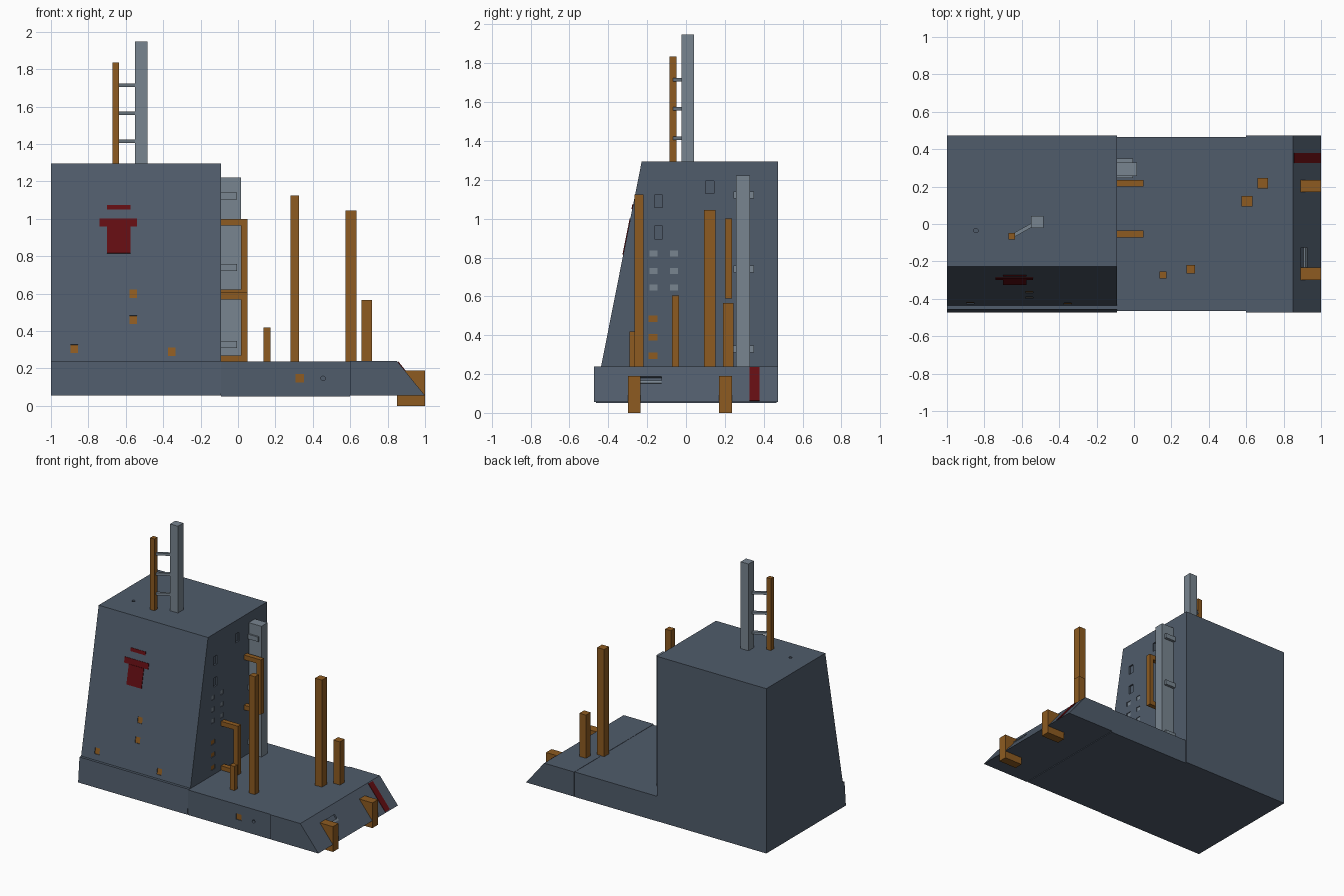
import bpy, bmesh, math
from mathutils import Matrix, Vector

cube = bpy.data.objects.get("Cube")
if cube:
    bpy.data.objects.remove(cube, do_unlink=True)


def material(name, rgb):
    m = bpy.data.materials.new(name)
    m.use_nodes = True
    m.diffuse_color = (*rgb, 1)
    m.node_tree.nodes["Principled BSDF"].inputs["Base Color"].default_value = (*rgb, 1)
    return m


SLATE = material("slate", (0.080, 0.107, 0.147))
GREY = material("light grey", (0.19, 0.235, 0.28))
BROWN = material("wood brown", (0.27, 0.105, 0.015))
RED = material("dark red", (0.125, 0.004, 0.006))


def finish(name, bm, mat):
    bmesh.ops.recalc_face_normals(bm, faces=bm.faces)
    mesh = bpy.data.meshes.new(name)
    bm.to_mesh(mesh)
    bm.free()
    mesh.materials.append(mat)
    ob = bpy.data.objects.new(name, mesh)
    bpy.context.collection.objects.link(ob)
    return ob


def block(name, centre, size, mat, rot=None):
    bm = bmesh.new()
    mtx = Matrix.Translation(centre) @ (rot or Matrix()) @ Matrix.Diagonal((*size, 1))
    bmesh.ops.create_cube(bm, size=1, matrix=mtx)
    return finish(name, bm, mat)


def span(name, x, y, z, mat):
    """Box given by its extent on each axis."""
    return block(name, [sum(a) / 2 for a in (x, y, z)], [a[1] - a[0] for a in (x, y, z)], mat)


def prism(name, profile, offset, mat):
    bm = bmesh.new()
    face = bm.faces.new([bm.verts.new(p) for p in profile])
    ext = bmesh.ops.extrude_face_region(bm, geom=[face])
    verts = [v for v in ext["geom"] if isinstance(v, bmesh.types.BMVert)]
    bmesh.ops.translate(bm, verts=verts, vec=offset)
    return finish(name, bm, mat)


def cut(body, cutter):
    mod = body.modifiers.new("recess", 'BOOLEAN')
    mod.solver = 'EXACT'
    mod.object = cutter
    bpy.context.view_layer.objects.active = body
    bpy.ops.object.modifier_apply(modifier=mod.name)
    bpy.data.objects.remove(cutter, do_unlink=True)


def recess(body, name, centre, size, axis, mat=None, rot=None, depth=0.012):
    """Shallow pocket in a wall, with an optional coloured plate on its floor."""
    rot = rot or Matrix()
    size = list(size)
    size[axis] = depth * 2
    cut(body, block(name + "_cutter", centre, size, SLATE, rot))
    if mat:
        inward = Vector((0, 0, 0))
        inward[axis] = depth * 0.8 * (1 if axis == 1 else -1)
        size[axis] = 0.009
        block(name, Vector(centre) + rot @ inward, size, mat, rot)


# Main hull: tower and rear base as one extruded profile
BOTTOM, DECK, ROOF, SIDE, WALL = 0.055, 0.24, 1.295, 0.473, -0.09
FOOT_Y, TOP_Y = -0.437, -0.228
tower = prism("tower", [(-1, y, z) for y, z in (
    (-SIDE, BOTTOM), (-0.457, DECK), (FOOT_Y, DECK), (TOP_Y, ROOF), (SIDE, ROOF), (SIDE, BOTTOM))],
    (1 + WALL, 0, 0), SLATE)
middle = span("middle_deck", (WALL, 0.6), (-0.464, 0.466), (0.05, 0.238), SLATE)
bow = prism("bow", [(x, -SIDE, z) for x, z in (
    (0.6, BOTTOM), (1, BOTTOM), (0.85, DECK), (0.6, DECK))], (0, 2 * SIDE, 0), SLATE)

# Pockets on the leaning tower front
lean = Matrix.Rotation(-math.atan2(TOP_Y - FOOT_Y, ROOF - DECK), 4, 'X')


def front(x, z):
    return Vector((x, FOOT_Y + (TOP_Y - FOOT_Y) * (z - DECK) / (ROOF - DECK), z))


for i, (x, z) in enumerate(((-0.56, 0.6), (-0.56, 0.46), (-0.875, 0.305), (-0.355, 0.29))):
    recess(tower, f"front_hatch_{i}", front(x, z), (0.04, 0, 0.045), 1, BROWN, lean)
recess(middle, "hull_hatch", (0.33, -0.464, 0.147), (0.045, 0, 0.045), 1, BROWN)

# Plain red panels on the tower front
for i, (x, z, w, h) in enumerate(((-0.638, 1.062, 0.125, 0.025), (-0.64, 0.98, 0.2, 0.042),
                                  (-0.638, 0.887, 0.125, 0.145))):
    block(f"red_panel_{i}", front(x, z), (w, 0.008, h), RED, lean)

# Windows and ports on the tower's deck-side wall
for i, (y, z) in enumerate(((-0.142, 1.09), (-0.142, 0.928), (0.122, 1.162))):
    recess(tower, f"window_{i}", (WALL, y, z), (0, 0.042, 0.066), 0)
for i, z in enumerate((0.82, 0.73, 0.645)):
    for y in (-0.168, -0.062):
        recess(tower, f"grey_port_{i}", (WALL, y, z), (0, 0.04, 0.032), 0, GREY)
for i, z in enumerate((0.485, 0.39, 0.295)):
    recess(tower, f"brown_port_{i}", (WALL, -0.17, z), (0, 0.048, 0.034), 0, BROWN)


# Small round holes in the roof and hull side
def hole(body, centre, rot):
    bm = bmesh.new()
    bmesh.ops.create_cone(bm, cap_ends=True, segments=12, radius1=0.012, radius2=0.012,
                          depth=0.04, matrix=Matrix.Translation(centre) @ rot)
    cut(body, finish("hole_cutter", bm, SLATE))


hole(tower, (-0.845, -0.035, ROOF), Matrix())
hole(middle, (0.455, -0.464, 0.147), Matrix.Rotation(math.pi / 2, 4, 'X'))

# Roof mast, pole and the rungs between them
span("roof_mast", (-0.55, -0.485), (-0.022, 0.042), (ROOF, 1.948), GREY)
span("roof_pole", (-0.672, -0.637), (-0.084, -0.048), (ROOF, 1.835), BROWN)
a, b = Vector((-0.654, -0.066, 0)), Vector((-0.518, 0.01, 0))
turn = Matrix.Rotation(math.atan2(b.y - a.y, b.x - a.x), 4, 'Z')
for i, z in enumerate((1.415, 1.565, 1.715)):
    block(f"mast_rung_{i}", (a + b) / 2 + Vector((0, 0, z)), ((b - a).length, 0.02, 0.018), GREY, turn)

# Grey pillar with brackets on the tower wall
span("wall_pillar", (WALL, 0.015), (0.257, 0.33), (DECK - 0.01, 1.222), GREY)
for i, z in enumerate((1.122, 0.74, 0.328)):
    span(f"pillar_bracket_{i}", (WALL, -0.005), (0.245, 0.35), (z - 0.018, z + 0.018), GREY)

# Brown rails standing off the tower wall
for name, y, z0, z1 in (("upper_rail", 0.218, 0.588, 1.0), ("lower_rail", -0.054, 0.235, 0.605)):
    ys = (y - 0.018, y + 0.018)
    span(name, (0.015, 0.05), ys, (z0, z1), BROWN)
    for tag, z in (("top", z1 - 0.035), ("bottom", z0)):
        span(f"{name}_{tag}", (WALL, 0.02), ys, (z, z + 0.035), BROWN)

# Deck posts of different heights
for i, (x, y, w, top) in enumerate(((0.155, -0.273, 0.038, 0.42), (0.303, -0.242, 0.047, 1.125),
                                    (0.605, 0.122, 0.058, 1.045), (0.688, 0.218, 0.055, 0.565))):
    span(f"deck_post_{i}", (x - w / 2, x + w / 2), (y - w / 2, y + w / 2), (0.23, top), BROWN)

# Bow: bumpers, red stripe and grab handle on the slope
for y in (-0.266, 0.203):
    span("bow_bumper", (0.85, 1.0), (y - 0.033, y + 0.033), (0, 0.19), BROWN)
slope = Matrix.Rotation(-math.atan2(0.15, DECK - BOTTOM), 4, 'Y')
block("bow_stripe", (0.925, 0.353, 0.1475), (0.008, 0.052, 0.225), RED, slope)
recess(bow, "handle_slot", (0.905, -0.18, 0.172), (0, 0.11, 0.04), 0, None, slope)
block("bow_handle", (0.917, -0.18, 0.157), (0.012, 0.11, 0.016), GREY, slope)
